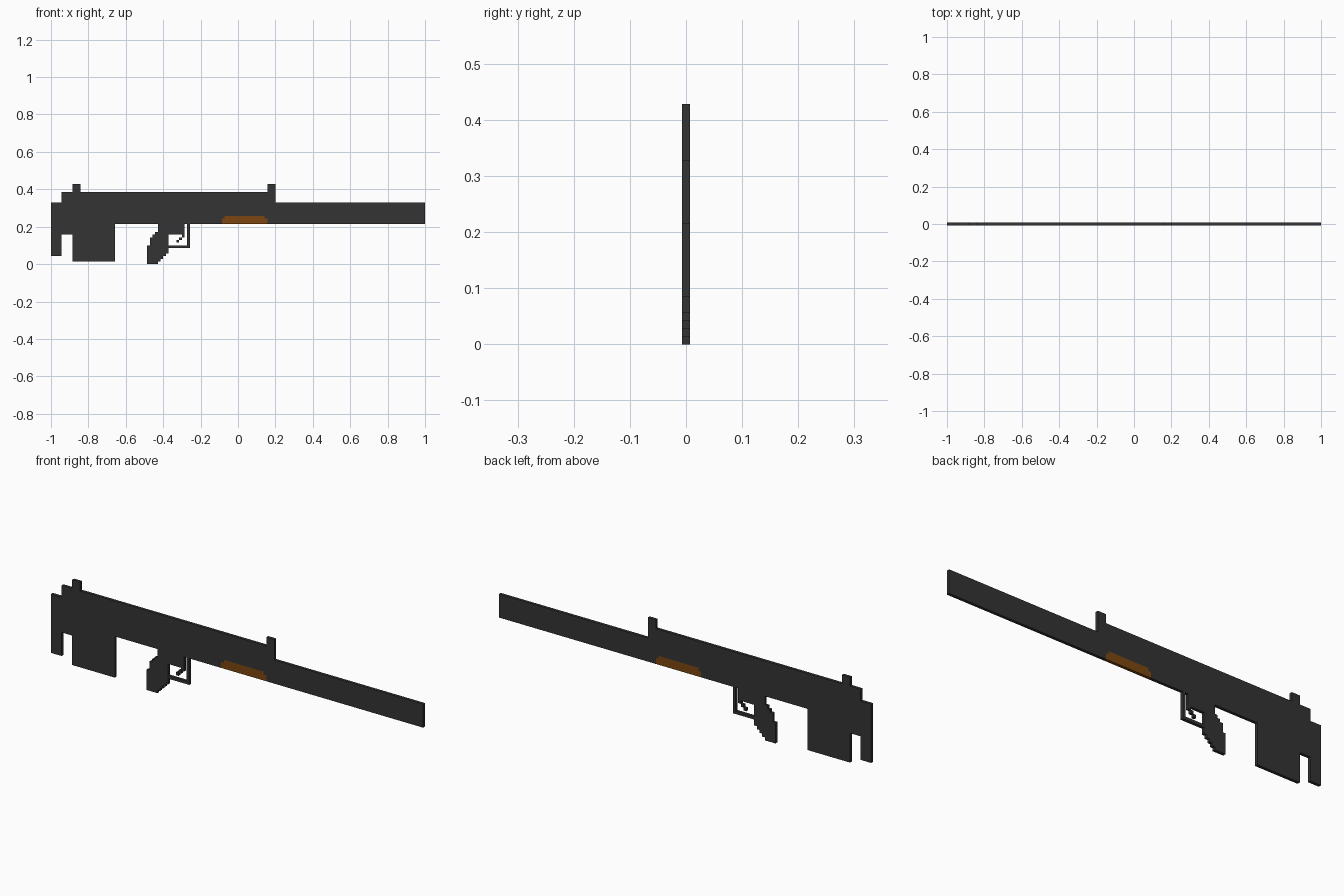
import bpy, bmesh

if "Cube" in bpy.data.objects:
    bpy.data.objects.remove(bpy.data.objects["Cube"])

U = 2 / 140          # one grid step; the model is a flat stepped cut-out one step thick
H = U / 2


def material(name, color):
    m = bpy.data.materials.new(name)
    m.diffuse_color = (*color, 1)
    m.use_nodes = True
    m.node_tree.nodes["Principled BSDF"].inputs["Base Color"].default_value = m.diffuse_color
    return m


DARK = material("dark grey", (0.033, 0.033, 0.033))
WOOD = material("brown wood", (0.20, 0.062, 0.005))

# Each part: rectangles (col0, row0, col1, row1), rows counted up from the ground
parts = {
    "handguard_panel": (WOOD, [(64, 15, 81, 17), (65, 17, 80, 18)]),
    "butt_plate": (DARK, [(0, 3, 4, 23)]),
    "rear_block": (DARK, [(8, 1, 24, 15), (4, 11, 8, 15)]),
    "receiver": (DARK, [(4, 15, 84, 27)]),
    "barrel": (DARK, [(84, 15, 140, 23)]),
    "rear_sight": (DARK, [(8, 27, 11, 30)]),
    "front_sight": (DARK, [(81, 27, 84, 30)]),
    "grip": (DARK, [(40, 11, 50, 15), (39, 11, 40, 12), (38, 10, 44, 11),
                    (37, 7, 44, 10), (36, 4, 44, 7), (36, 3, 43, 4),
                    (36, 2, 42, 3), (36, 1, 41, 2), (36, 0, 40, 1)]),
    "trigger_guard": (DARK, [(44, 6, 52, 7), (51, 7, 52, 15)]),
    "trigger": (DARK, [(49, 10, 50, 11), (48, 9, 49, 10), (47, 8, 48, 9)]),
}

# Claim grid cells; the first part listed keeps a cell
owner = {}
for name, (mat, rects) in parts.items():
    for c0, r0, c1, r1 in rects:
        for c in range(c0, c1):
            for r in range(r0, r1):
                owner.setdefault((c, r), name)


def build(name, mat):
    bm = bmesh.new()
    cache = {}

    def v(c, r, s):
        if (c, r, s) not in cache:
            cache[c, r, s] = bm.verts.new((c * U - 1, s * H, r * U))
        return cache[c, r, s]

    for (c, r), who in owner.items():
        if who != name:
            continue
        ring = [(c, r), (c + 1, r), (c + 1, r + 1), (c, r + 1)]
        # front and back
        bm.faces.new([v(*p, -1) for p in ring])
        bm.faces.new([v(*p, 1) for p in reversed(ring)])
        # rim walls only where no part touches
        sides = [(0, -1), (1, 0), (0, 1), (-1, 0)]
        for i, (dc, dr) in enumerate(sides):
            if (c + dc, r + dr) not in owner:
                a, b = ring[i], ring[(i + 1) % 4]
                bm.faces.new([v(*b, -1), v(*a, -1), v(*a, 1), v(*b, 1)])
    # merge the cells into large flat faces
    bmesh.ops.dissolve_limit(bm, angle_limit=0.01, verts=bm.verts[:], edges=bm.edges[:])
    me = bpy.data.meshes.new(name)
    bm.to_mesh(me)
    bm.free()
    me.materials.append(mat)
    bpy.context.collection.objects.link(bpy.data.objects.new(name, me))


for name, (mat, rects) in parts.items():
    build(name, mat)
